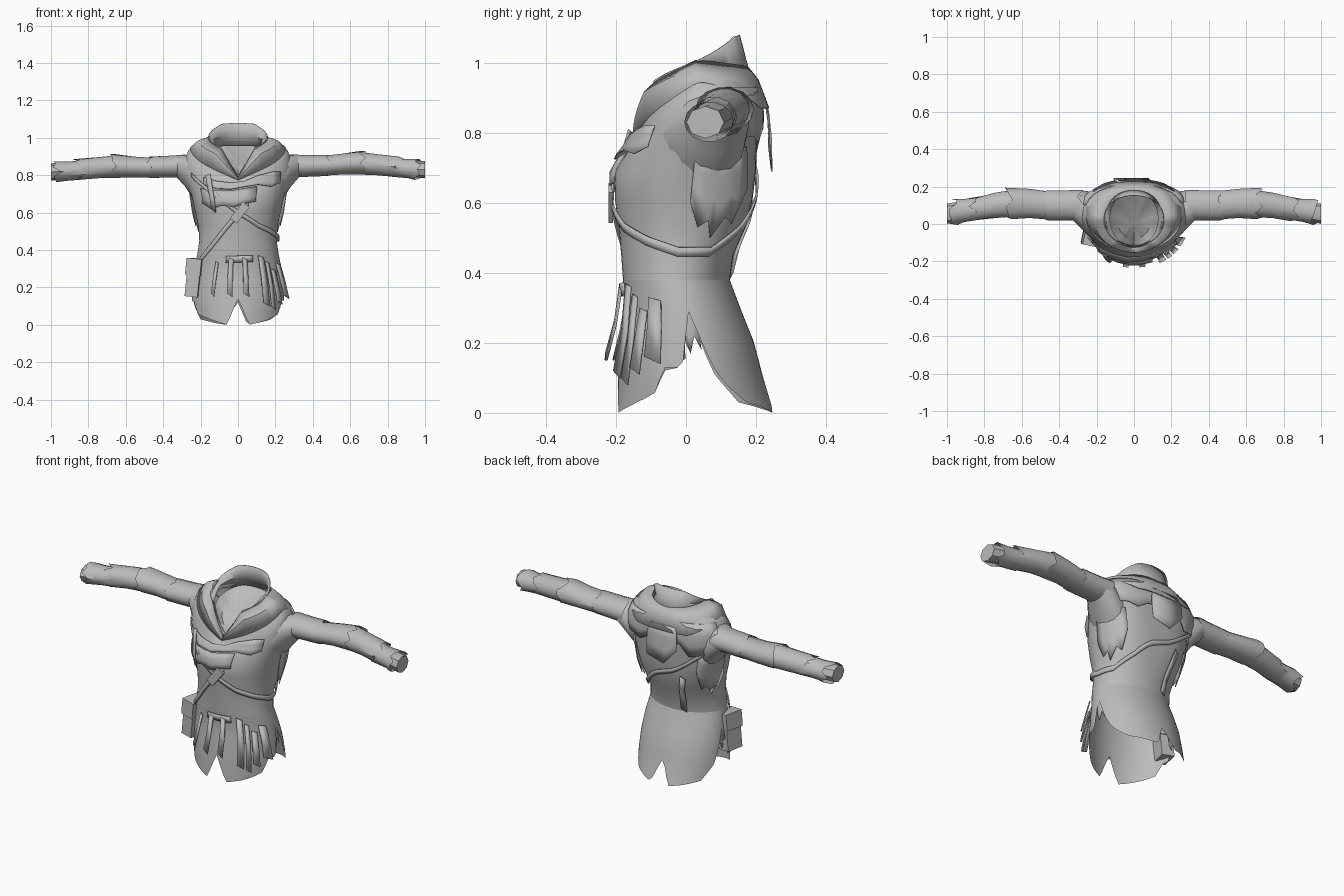
import bpy, bmesh, random
from math import sin, cos, radians, pi, copysign
from mathutils import Vector, Matrix

random.seed(4)
if "Cube" in bpy.data.objects:
    bpy.data.objects.remove(bpy.data.objects["Cube"])

cloth = bpy.data.materials.new("grey cloth")
cloth.use_nodes = True
GREY = (0.5, 0.5, 0.5, 1)
cloth.diffuse_color = GREY
cloth.node_tree.nodes["Principled BSDF"].inputs["Base Color"].default_value = GREY

# Body outline: height, half width, front y, back y
PROFILE = [(0, .24, -.2, .255), (.1, .25, -.195, .22), (.2, .245, -.185, .195),
           (.3, .233, -.172, .155), (.38, .217, -.18, .125), (.45, .207, -.185, .135),
           (.53, .212, -.192, .17), (.61, .23, -.203, .19), (.69, .247, -.205, .2),
           (.76, .268, -.168, .2), (.86, .287, -.14, .21), (.95, .25, -.12, .2)]
# Squareness of the back by height (1 is a plain oval)
SQUARE = [(.4, 1), (.62, .68), (.85, .68), (1, .9)]


def lerp(keys, t):
    """Piecewise linear lookup in (position, value) keys."""
    if t <= keys[0][0]:
        return keys[0][1]
    for (a, u), (b, v) in zip(keys, keys[1:]):
        if t <= b:
            return u + (v - u) * (t - a) / (b - a)
    return keys[-1][1]


def around(a, w, yf, yb, z, off=0):
    """Point on an oval with a squarer back; angle 0 is the front, 90 is +x."""
    s, c = sin(radians(a)), cos(radians(a))
    if c < 0:
        e = lerp(SQUARE, z)
        s, c = copysign(abs(s) ** e, s), -abs(c) ** e
    return Vector(((w + off) * s, (yf + yb) / 2 - ((yb - yf) / 2 + off) * c, z))


def surf(a, z, off=0):
    w, yf, yb = (lerp([(p[0], p[i]) for p in PROFILE], z) for i in (1, 2, 3))
    return around(a, w, yf, yb, z, off)


def finish(name, bm, thick=0, angle=35):
    mesh = bpy.data.meshes.new(name)
    bmesh.ops.recalc_face_normals(bm, faces=bm.faces[:])
    bm.to_mesh(mesh)
    bm.free()
    mesh.materials.append(cloth)
    obj = bpy.data.objects.new(name, mesh)
    bpy.context.collection.objects.link(obj)
    if thick:
        mod = obj.modifiers.new("thickness", 'SOLIDIFY')
        mod.thickness = thick
        mod.offset = 0
    bpy.ops.object.select_all(action='DESELECT')
    obj.select_set(True)
    bpy.context.view_layer.objects.active = obj
    bpy.ops.object.shade_smooth_by_angle(angle=radians(angle))


def loft(name, rings, closed=True, cap=False, thick=0, angle=35):
    bm = bmesh.new()
    rows = [[bm.verts.new(p) for p in ring] for ring in rings]
    n = len(rows[0])
    for lo, hi in zip(rows, rows[1:]):
        for i in range(n if closed else n - 1):
            j = (i + 1) % n
            bm.faces.new((lo[i], lo[j], hi[j], hi[i]))
    if cap:
        bm.faces.new(rows[-1])
    finish(name, bm, thick, angle)


def drape(name, columns, top=.012, bottom=.012, rows=3, thick=.004):
    """Cloth patch on the body from (angle, top z, bottom z) columns."""
    rings = []
    for r in range(rows + 1):
        t = r / rows
        rings.append([surf(a, zt + (zb - zt) * t, top + (bottom - top) * t)
                      for a, zt, zb in columns])
    loft(name, rings, closed=False, thick=thick)


def box(name, centre, size, rot):
    bm = bmesh.new()
    bmesh.ops.create_cube(bm, size=1)
    m = Matrix.Translation(centre) @ rot @ Matrix.Diagonal((*size, 1))
    bmesh.ops.transform(bm, matrix=m, verts=bm.verts[:])
    finish(name, bm)


# Skirt with notched, ragged hem
angles = range(0, 360, 5)
hem = [(0, .14), (14, 0), (35, .02), (50, .04), (62, .06), (68, .13), (84, .13), (94, .3),
       (108, .14), (118, .08), (132, .03), (155, .01), (168, 0), (181, .13), (194, 0),
       (210, .01), (235, .03), (252, .12), (266, .3), (278, .13), (292, .12), (298, .06),
       (322, .03), (346, 0), (360, .14)]
loft("skirt", [[surf(a, .38 + (lerp(hem, a) - .38) * r / 6) for a in angles]
               for r in range(7)])

# Torso, rising to a sloped neckline
NECK = (0, 35, 90, 150, 180)


def tilted(w, yf, yb, heights):
    keys = list(zip(NECK, heights))
    return [around(a, w, yf, yb, lerp(keys, min(a, 360 - a))) for a in angles]


torso = [[surf(a, p[0]) for a in angles] for p in PROFILE[4:9]]
torso += [tilted(.268, -.17, .203, (.74, .75, .77, .79, .79)),
          tilted(.288, -.15, .213, (.765, .8, .87, .87, .87)),
          tilted(.265, -.14, .21, (.775, .84, .935, .92, .92)),
          tilted(.21, -.13, .195, (.78, .87, .98, .96, .96)),
          tilted(.155, -.12, .175, (.78, .88, 1, .98, .98))]
loft("torso", torso)

# Cowl layer, standing collar and the lining inside the neck
loft("cowl", [tilted(.255, -.145, .235, (.775, .84, .945, .87, .87)),
              tilted(.21, -.15, .205, (.785, .915, .985, .95, .95)),
              tilted(.15, -.125, .18, (.79, .935, 1.005, .99, .98))], thick=.006)
loft("collar", [tilted(.15, -.115, .19, (.775, .87, .96, .94, .94)),
                tilted(.13, -.12, .17, (.785, .92, .99, 1.01, 1.01)),
                tilted(.16, -.115, .152, (.8, .95, 1, 1.075, 1.08))], thick=.004)
loft("neck_lining", [tilted(.132, -.115, .165, (.785, .87, .93, .96, .96)),
                     tilted(.09, -.08, .12, (.8, .84, .89, .93, .93)),
                     tilted(.03, -.02, .04, (.85, .86, .87, .885, .885))], cap=True)


# Arms: sections of x, y, z, depth radius, height radius
def tube(name, side, sections, ragged=0, cap=False, n=14):
    rings = []
    for k, (x, y, z, ry, rz) in enumerate(sections):
        rough = ragged if k in (0, len(sections) - 1) else 0
        if side < 0:
            z -= lerp([(.3, 0), (.6, .018), (1, .012)], x)
        rings.append([(side * (x + random.uniform(-rough, rough)),
                       y + ry * cos(2 * pi * i / n), z + rz * sin(2 * pi * i / n))
                      for i in range(n)])
    loft(name, rings, cap=cap, angle=40)


for side, word in ((1, "left"), (-1, "right")):
    tube(word + "_shoulder", side, [(.21, .045, .775, .122, .125), (.245, .055, .795, .12, .115),
                                    (.285, .08, .825, .1, .085), (.33, .1, .85, .075, .058)])
    tube(word + "_arm", side, [(.28, .1, .85, .07, .052), (.45, .1, .85, .07, .05),
                               (.65, .11, .865, .068, .052), (.82, .085, .85, .055, .05),
                               (.93, .068, .835, .052, .045), (1, .055, .83, .054, .046)],
         cap=True, n=8)
    tube(word + "_upper_sleeve", side, [(.29, .1, .85, .083, .062), (.36, .1, .85, .08, .06),
                                        (.47, .1, .853, .08, .058)], .02)
    tube(word + "_elbow_sleeve", side, [(.45, .1, .85, .075, .054), (.56, .11, .86, .078, .057),
                                        (.67, .11, .867, .084, .064)], .02)
    tube(word + "_forearm_wrap", side, [(.63, .11, .865, .072, .062), (.74, .1, .857, .068, .058),
                                        (.86, .08, .845, .064, .056)], .03)
    tube(word + "_cuff", side, [(.83, .08, .843, .06, .052), (.91, .072, .835, .062, .052),
                                (.965, .065, .831, .07, .057)], .025)
    # Torn flap hanging behind the arm and tatter in the skirt's side slit
    drape(word + "_side_flap", [(side * a, .76, b) for a, b in
                                ((92, .6), (99, .53), (106, .55), (113, .5), (121, .56),
                                 (130, .54), (140, .64))], .004, .016)
    drape(word + "_slit_tatter", [(side * a, .31, b) for a, b in
                                  ((88, .2), (92, .17), (97, .22), (102, .18))], -.005, -.012)

# Torn mantle across the upper back
drape("back_mantle", [(a, .93, .79 + random.uniform(-.05, .04)) for a in range(110, 255, 12)],
      .008, .014)
drape("back_spike", [(172, .9, .72), (182, .9, .69), (192, .9, .78)], .02, .045)
drape("back_tail", [(196, .62, .4), (204, .6, .38)], .015, .012)

# Chest rags
drape("chest_rag", [(-48, .73, .65), (-35, .72, .62), (-20, .72, .64), (-5, .72, .63),
                    (8, .73, .65), (22, .74, .66)], .01, .015)
drape("chest_scarf", [(-40, .79, .75), (-25, .77, .73), (-8, .76, .725), (8, .77, .74),
                      (22, .8, .75), (40, .82, .74), (52, .82, .76)], .012, .02)
drape("chest_spike", [(-34, .8, .62), (-28, .81, .6)], .035, .022)


# Straps running round the body
def strap(name, path, width=.026):
    cols = []
    for a in range(path[0][0], path[-1][0] + 1, 6):
        z = lerp(path, a)
        cols.append((a, z + width / 2, z - width / 2))
    drape(name, cols, .01, .01, rows=1, thick=.006)


strap("shoulder_strap", [(-60, .8), (-30, .7), (0, .6), (30, .53), (60, .49), (90, .46), (120, .46),
                         (150, .53), (180, .62), (215, .73), (250, .82)])
strap("pouch_strap", [(-65, .33), (-40, .42), (0, .59), (18, .66)], .035)
strap("front_belt", [(-16, .35), (22, .355)], .035)
box("strap_buckle", (.01, -.215, .6), (.045, .014, .11), Matrix.Rotation(radians(38), 4, 'Y'))

# Hanging strips on the skirt: angle, top, bottom, half width
for i, (a, zt, zb, h) in enumerate([(-28, .34, .15, 2), (-9, .36, .15, 3), (9, .36, .15, 3),
                                    (32, .37, .1, 4), (41, .34, .08, 3), (50, .3, .11, 4),
                                    (64, .33, .14, 6)]):
    drape(f"skirt_strip_{i + 1}", [(a - h, zt, zb + .02), (a + h, zt - .01, zb)],
          .012, .042, rows=2, thick=.006)

# Belt pouch with flap
tilt = Matrix.Rotation(radians(-12), 4, 'Z') @ Matrix.Rotation(radians(6), 4, 'Y')
box("pouch", (-.232, -.06, .245), (.07, .1, .19), tilt)
box("pouch_flap", (-.228, -.062, .31), (.082, .11, .09), tilt)
